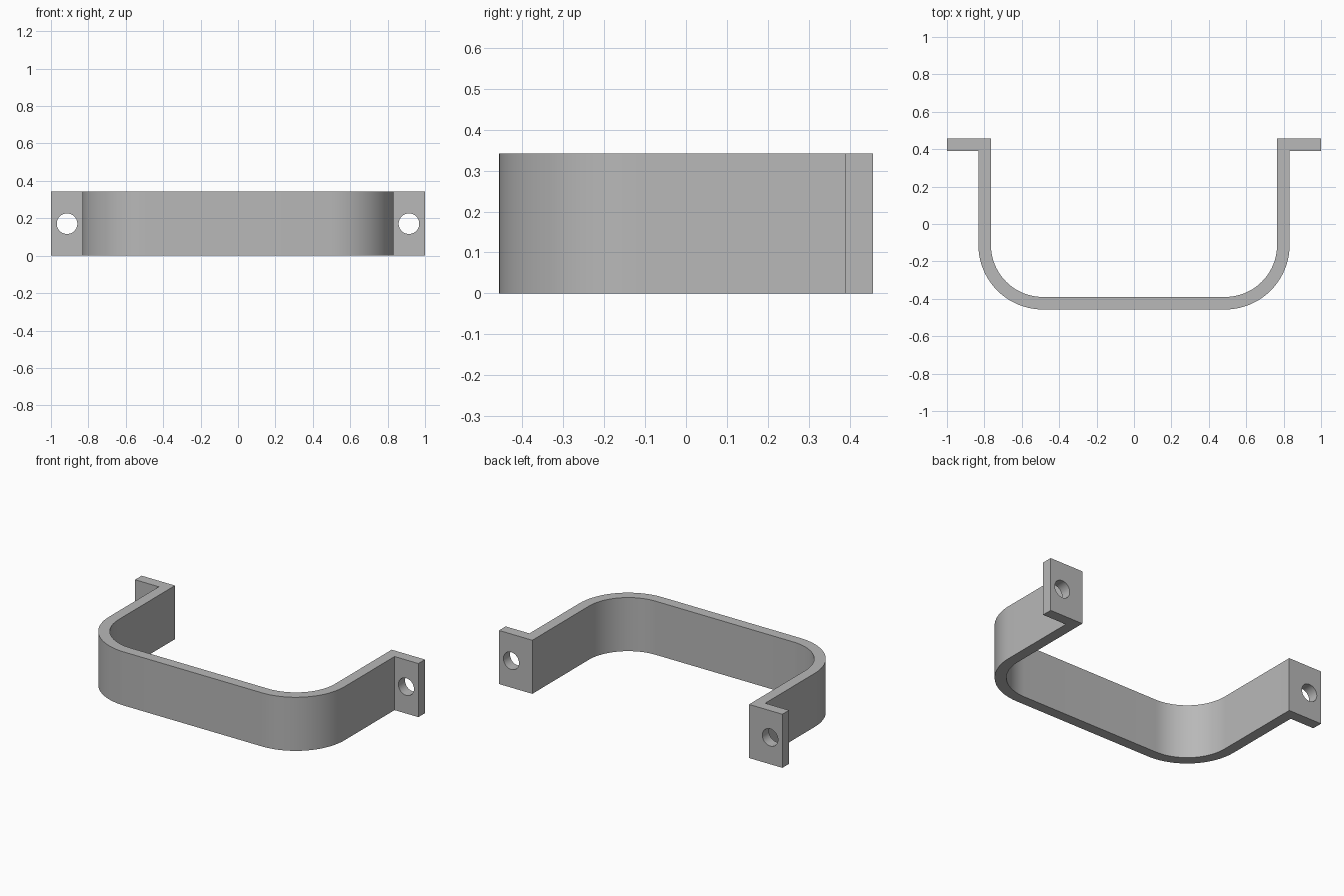
import bpy
import bmesh
from math import sin, cos, pi, radians

cube = bpy.data.objects.get("Cube")
if cube:
    bpy.data.objects.remove(cube, do_unlink=True)

HEIGHT = 0.342
THICK = 0.067
BACK, FRONT = 0.457, -0.457
OUTER_X = 0.832
RADIUS = 0.345
HOLE_X, HOLE_R = 0.914, 0.055
STEPS = 20

grey = bpy.data.materials.new("plain grey")
grey.use_nodes = True
colour = (0.48, 0.48, 0.48, 1)
grey.diffuse_color = colour
grey.node_tree.nodes["Principled BSDF"].inputs["Base Color"].default_value = colour


def corner(radius):
    """Rounded front corner on the +x side, from the arm to the front bar."""
    cx, cy = OUTER_X - RADIUS, FRONT + RADIUS
    return [(cx + radius * cos(a), cy - radius * sin(a))
            for a in (i * pi / 2 / STEPS for i in range(STEPS + 1))]


def mirrored(points):
    return [(-x, y) for x, y in reversed(points)]


# Bracket outline: outer edge with tabs, then inner edge back again
outer = [(1, BACK), (1, BACK - THICK), (OUTER_X, BACK - THICK)] + corner(RADIUS)
inner = [(OUTER_X - THICK, BACK)] + corner(RADIUS - THICK)
outline = outer + mirrored(outer) + [(-x, y) for x, y in inner] + list(reversed(inner))

# Extruded strap
bm = bmesh.new()
base = bm.faces.new([bm.verts.new((x, y, 0)) for x, y in outline])
top = bmesh.ops.extrude_face_region(bm, geom=[base])["geom"]
bmesh.ops.translate(bm, vec=(0, 0, HEIGHT),
                    verts=[v for v in top if isinstance(v, bmesh.types.BMVert)])
bmesh.ops.recalc_face_normals(bm, faces=bm.faces)
mesh = bpy.data.meshes.new("bracket")
bm.to_mesh(mesh)
bm.free()
bracket = bpy.data.objects.new("bracket", mesh)
bpy.context.collection.objects.link(bracket)
mesh.materials.append(grey)

# Screw holes through the tabs
cutters = []
for side, name in ((1, "left"), (-1, "right")):
    bpy.ops.mesh.primitive_cylinder_add(
        vertices=40, radius=HOLE_R, depth=THICK * 3,
        location=(side * HOLE_X, BACK - THICK / 2, HEIGHT / 2),
        rotation=(pi / 2, 0, 0))
    cutter = bpy.context.object
    cutter.name = name + "_hole_cutter"
    cutter.hide_render = True
    cutter.data.materials.append(grey)
    mod = bracket.modifiers.new(name + "_hole", "BOOLEAN")
    mod.operation = "DIFFERENCE"
    mod.solver = "EXACT"
    mod.object = cutter
    cutters.append(cutter)

bpy.ops.object.select_all(action="DESELECT")
bracket.select_set(True)
bpy.context.view_layer.objects.active = bracket
for mod in list(bracket.modifiers):
    bpy.ops.object.modifier_apply(modifier=mod.name)
for cutter in cutters:
    bpy.data.objects.remove(cutter, do_unlink=True)

# Smooth bends and holes, crisp edges
bpy.ops.object.shade_smooth_by_angle(angle=radians(30))
